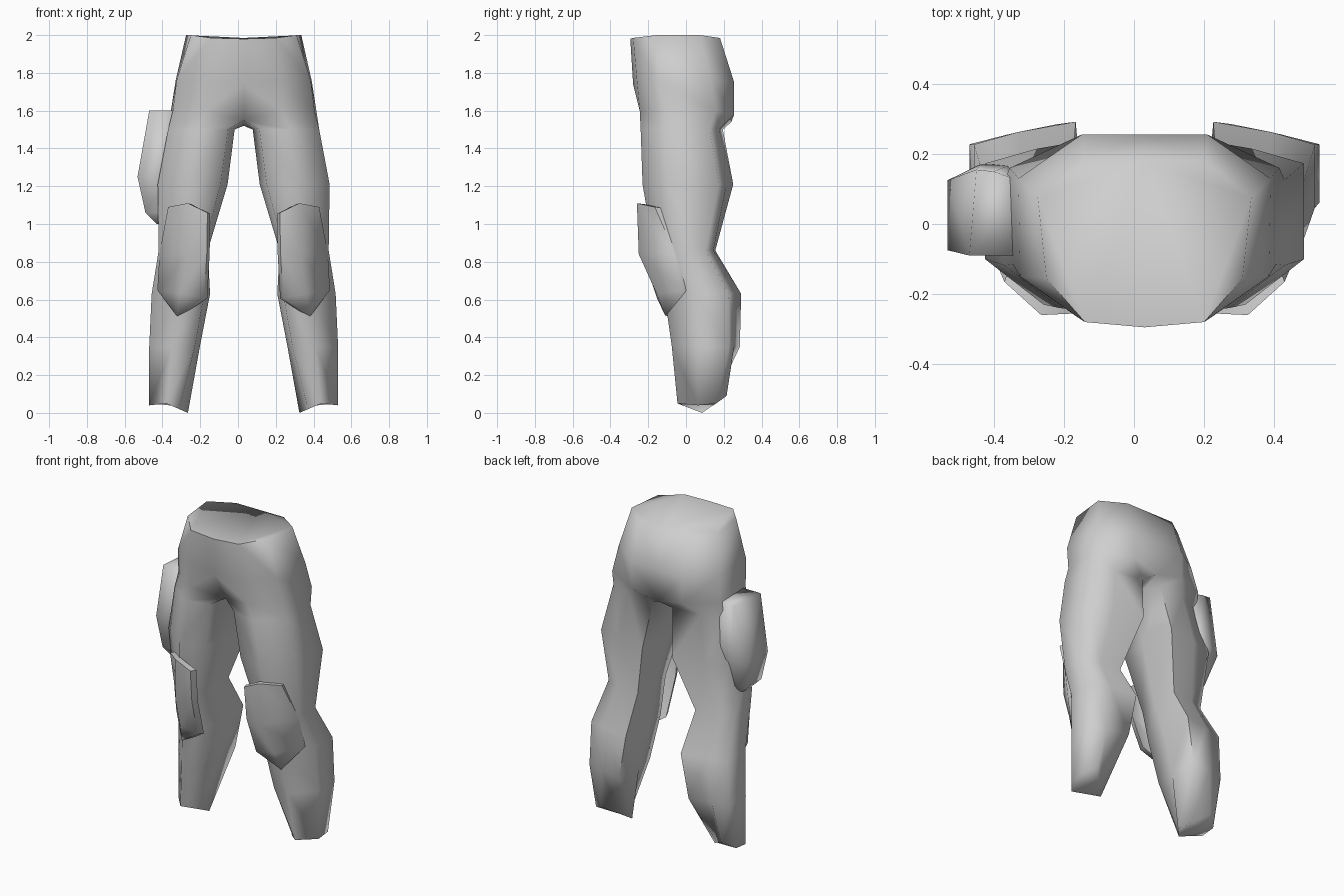
import bpy
import bmesh
import math

if "Cube" in bpy.data.objects:
    bpy.data.objects.remove(bpy.data.objects["Cube"], do_unlink=True)

CENTRE = 0.03  # mirror line of the trousers

grey = bpy.data.materials.new("plain grey")
grey.use_nodes = True
colour = (0.62, 0.62, 0.62, 1)
grey.diffuse_color = colour
grey.node_tree.nodes["Principled BSDF"].inputs["Base Color"].default_value = colour


def finish(bm, name, angle, mirrored):
    """Turn a bmesh into a shaded object, optionally mirrored."""
    bmesh.ops.recalc_face_normals(bm, faces=bm.faces)
    mesh = bpy.data.meshes.new(name)
    bm.to_mesh(mesh)
    bm.free()
    mesh.materials.append(grey)
    obj = bpy.data.objects.new(name, mesh)
    bpy.context.collection.objects.link(obj)
    bpy.ops.object.select_all(action="DESELECT")
    obj.select_set(True)
    bpy.context.view_layer.objects.active = obj
    bpy.ops.object.shade_smooth_by_angle(angle=math.radians(angle))
    if mirrored:
        obj.location.x = CENTRE
        mirror = obj.modifiers.new("mirror", "MIRROR")
        mirror.use_clip = True
        mirror.merge_threshold = 0.002


def bridge(bm, upper, lower, closed=True):
    """Join two rows of vertices with quads."""
    count = len(upper)
    for i in range(count if closed else count - 1):
        j = (i + 1) % count
        bm.faces.new((upper[i], upper[j], lower[j], lower[i]))


def add_row(bm, points):
    return [bm.verts.new(p) for p in points]


def leg_section(z, inner, outer, front, back, skew, side):
    """Seven-sided leg slice; skew pulls the outer side of the back forward,
    side sets how far back the outer front corner lies."""
    w, d = outer - inner, back - front
    return [
        (inner + 0.1 * w, front + 0.08 * d, z),
        (inner + 0.55 * w, front, z),
        (outer, front + side * d, z),
        (outer, back - 0.16 * d, z),
        (inner + 0.6 * w, back - skew, z),
        (inner + 0.06 * w, back, z),
        (inner, (front + back) / 2, z),
    ]


# Trousers: half of the hips, from front centre round to back centre
bm = bmesh.new()
waist = [(0, -.295, 1.98), (.17, -.28, 1.985), (.28, -.155, 2),
         (.305, .075, 2), (.17, .18, 1.985), (0, .18, 1.985)]
hips = [(0, -.28, 1.74), (.2, -.26, 1.76), (.355, -.15, 1.76),
        (.36, .13, 1.76), (.18, .255, 1.75), (0, .255, 1.75)]
seat = [(0, -.17, 1.55), (.2, -.245, 1.6), (.375, -.115, 1.6),
        (.385, .16, 1.6), (.18, .255, 1.58), (0, .24, 1.54)]
rows = [add_row(bm, r) for r in (waist, hips, seat)]
bridge(bm, rows[0], rows[1], closed=False)
bridge(bm, rows[1], rows[2], closed=False)
bm.faces.new(rows[0])

# Leg, lofted from the crotch to the ankle
previous = rows[2] + [bm.verts.new((0, 0.02, 1.52))]
leg = [
    (1.5, .048, .4, -.24, .195, .02, .28),
    (1.21, .085, .455, -.23, .25, .035, .27),
    (.86, .19, .45, -.17, .155, .01, .35),
    (.63, .178, .487, -.115, .292, .03, .4),
    (.35, .232, .5, -.075, .285, .03, .38),
    (.05, .295, .5, -.045, .215, 0, .42),
]
for values in leg:
    section = add_row(bm, leg_section(*values))
    bridge(bm, previous, section)
    previous = section
# Slanted five-cornered ankle: the two inner corners lie along straight edges
inner_front, front, outer_front, outer_back, back, inner_back, inner = previous
front.co.x = 0.41
outer_front.co.z = 0.04
outer_back.co.y = 0.16
back.co.x = 0.43
back.co.z = 0.09
inner.co.z = 0
inner_front.co = front.co.lerp(inner.co, 0.6)
inner_back.co = back.co.lerp(inner.co, 0.6)
bm.faces.new(previous)
finish(bm, "trousers", 84, True)

# Knee pads: bent plate with a pointed lower end, thickened towards the leg
bm = bmesh.new()
pad_rows = [
    [(.192, -.255, 1.06), (.295, -.26, 1.11), (.4, -.165, 1.09)],
    [(.195, -.235, .85), (.3, -.25, .84), (.445, -.06, .85)],
    [(.208, -.155, .61), (.335, -.155, .63), (.457, -.02, .65)],
]
pad = [add_row(bm, r) for r in pad_rows]
bridge(bm, pad[0], pad[1], closed=False)
bridge(bm, pad[1], pad[2], closed=False)
tip = bm.verts.new((.355, -.11, .515))
for a, b in zip(pad[2], pad[2][1:]):
    bm.faces.new((a, b, tip))
inside = bmesh.ops.extrude_face_region(bm, geom=bm.faces[:], use_keep_orig=True)
bmesh.ops.translate(bm, vec=(-.015, .04, -.005),
                    verts=[v for v in inside["geom"] if isinstance(v, bmesh.types.BMVert)])
finish(bm, "knee_pads", 62, True)

# Thigh pouch on the right side only
bm = bmesh.new()
pouch_rows = [
    (1.6, [(-.3, -.09), (-.47, -.09), (-.45, .155), (-.4, .15), (-.32, .12)]),
    (1.25, [(-.35, -.09), (-.532, -.075), (-.532, .125), (-.44, .17), (-.35, .17)]),
    (1.06, [(-.36, -.08), (-.49, -.07), (-.487, .06), (-.44, .1), (-.36, .12)]),
    (1.0, [(-.37, -.06), (-.43, -.05), (-.43, .03), (-.41, .05), (-.37, .06)]),
]
pouch = [add_row(bm, [(x, y, z) for x, y in r]) for z, r in pouch_rows]
for upper, lower in zip(pouch, pouch[1:]):
    bridge(bm, upper, lower)
bm.faces.new(pouch[0])
bm.faces.new(pouch[-1])
finish(bm, "thigh_pouch", 120, False)
